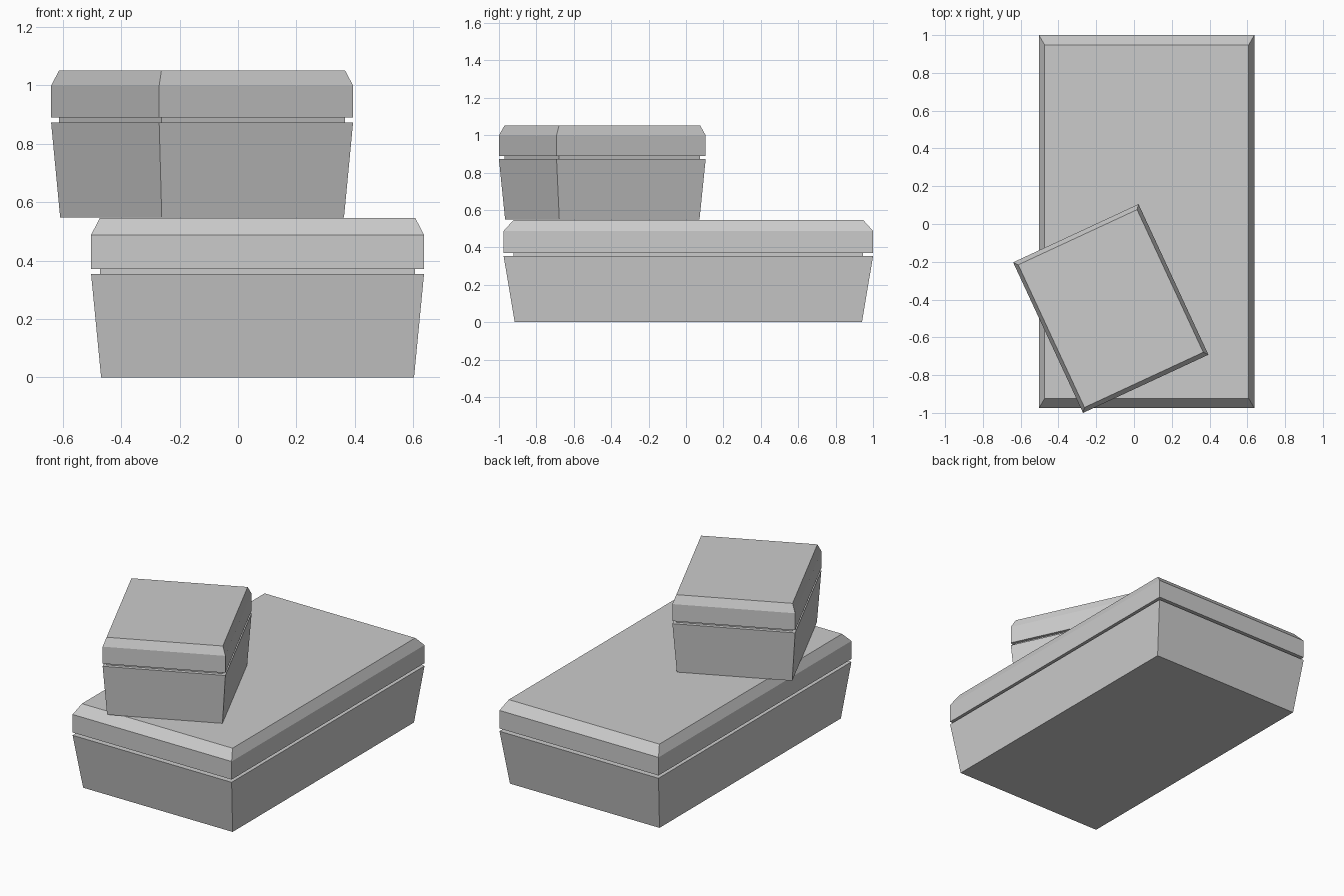
import bpy, bmesh
from math import radians

if "Cube" in bpy.data.objects:
    bpy.data.objects.remove(bpy.data.objects["Cube"])


def box(name, center, half, angle, profile):
    """Loft a rectangle through (scale, z) levels and cap both ends."""
    bm = bmesh.new()
    rings = []
    for s, z in profile:
        rings.append([bm.verts.new((sx * half[0] * s, sy * half[1] * s, z))
                      for sx, sy in ((-1, -1), (1, -1), (1, 1), (-1, 1))])
    for a, b in zip(rings, rings[1:]):
        for i in range(4):
            j = (i + 1) % 4
            bm.faces.new((a[i], a[j], b[j], b[i]))
    bm.faces.new(rings[0][::-1])
    bm.faces.new(rings[-1])
    bmesh.ops.recalc_face_normals(bm, faces=bm.faces)
    me = bpy.data.meshes.new(name)
    bm.to_mesh(me)
    bm.free()
    ob = bpy.data.objects.new(name, me)
    ob.location = (center[0], center[1], 0)
    ob.rotation_euler.z = radians(angle)
    bpy.context.collection.objects.link(ob)
    return ob


def profile(z0, z1, z2, z3, z4):
    # tapered body, recessed groove, lid with chamfered top
    return [(0.94, z0), (1, z1), (0.947, z1), (0.947, z2),
            (1, z2), (1, z3), (0.947, z4)]


# Large lower box
box("large_box", (0.067, 0.0125), (0.57, 0.9875), 0,
    profile(0, 0.353, 0.371, 0.488, 0.546))

# Small rotated box on top
box("small_box", (-0.123, -0.4475), (0.366, 0.4395), 24.9,
    profile(0.548, 0.872, 0.889, 0.999, 1.051))
